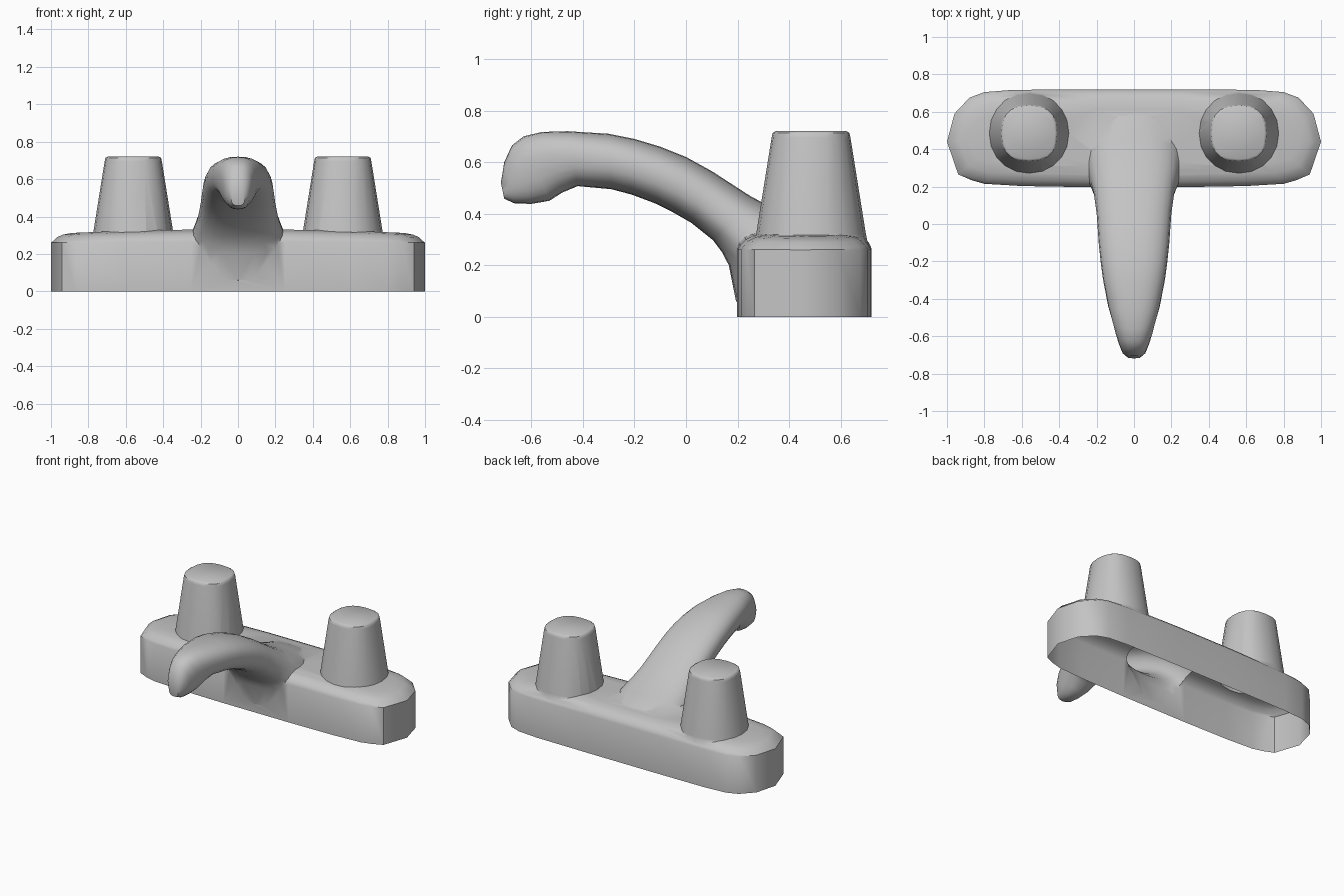
import bpy, bmesh, math

if "Cube" in bpy.data.objects:
    bpy.data.objects.remove(bpy.data.objects["Cube"])

grey = bpy.data.materials.new("satin_grey")
grey.diffuse_color = (0.55, 0.55, 0.55, 1)
grey.use_nodes = True
grey.node_tree.nodes["Principled BSDF"].inputs["Base Color"].default_value = grey.diffuse_color


def loft(name, rings):
    """Closed solid through a list of equal-length point rings."""
    bm = bmesh.new()
    loops = [[bm.verts.new(p) for p in ring] for ring in rings]
    n = len(loops[0])
    for a, b in zip(loops, loops[1:]):
        for i in range(n):
            bm.faces.new((a[i], a[(i + 1) % n], b[(i + 1) % n], b[i]))
    bm.faces.new(loops[0])
    bm.faces.new(loops[-1])
    bmesh.ops.triangulate(bm, faces=[f for f in bm.faces if len(f.verts) > 4])
    bmesh.ops.recalc_face_normals(bm, faces=bm.faces)
    me = bpy.data.meshes.new(name)
    bm.to_mesh(me)
    bm.free()
    me.materials.append(grey)
    ob = bpy.data.objects.new(name, me)
    bpy.context.collection.objects.link(ob)
    return ob


def squircle(angle, power):
    c, s = math.cos(angle), math.sin(angle)
    e = 2 / power
    return math.copysign(abs(c) ** e, c), math.copysign(abs(s) ** e, s)


# Base: long rounded plate with softened top edge
half = [(0.25, 0.72), (0.65, 0.717), (0.80, 0.705), (0.88, 0.675), (0.96, 0.59), (1.0, 0.44),
        (0.94, 0.265), (0.87, 0.235), (0.80, 0.215), (0.60, 0.203), (0.25, 0.197)]
outline = half + [(-x, y) for x, y in reversed(half)]
base_rings = []
for inset, z in [(0, 0), (0, 0.265), (0.01, 0.288), (0.03, 0.308), (0.06, 0.322), (0.11, 0.332)]:
    drop = 0.02 if z > 0.27 else 0.005 if z else 0
    base_rings.append([(x * (1 - inset), 0.46 + (y - 0.46) * (1 - inset / 0.26), z - drop * x * x)
                       for x, y in outline])
base = loft("base", base_rings)

# Spout: sections given as top (y, z), bottom (y, z), half width, skirt flare
sections = [
    (0.66, 0.29, 0.26, 0.04, 0.24, 0.0), (0.58, 0.335, 0.194, 0.06, 0.26, 0.0),
    (0.46, 0.372, 0.166, 0.20, 0.255, 0.10), (0.34, 0.42, 0.14, 0.25, 0.235, 0.08),
    (0.25, 0.468, 0.105, 0.297, 0.217, 0.03), (0.10, 0.565, 0.02, 0.365, 0.20, 0),
    (0.0, 0.62, -0.05, 0.405, 0.194, 0), (-0.1, 0.66, -0.12, 0.44, 0.188, 0),
    (-0.2, 0.69, -0.21, 0.474, 0.178, 0), (-0.3, 0.71, -0.29, 0.495, 0.166, 0),
    (-0.46, 0.72, -0.42, 0.507, 0.138, 0), (-0.56, 0.717, -0.48, 0.482, 0.115, 0),
    (-0.63, 0.70, -0.53, 0.450, 0.098, 0), (-0.675, 0.665, -0.60, 0.438, 0.080, 0),
    (-0.705, 0.60, -0.665, 0.440, 0.062, 0), (-0.718, 0.52, -0.705, 0.458, 0.035, 0)]
spout_rings = []
for ty, tz, by, bz, w, flare in sections:
    ring = []
    for i in range(24):
        c, s = squircle(2 * math.pi * i / 24, 2.4)
        t = (s + 1) / 2
        ring.append((w * c * (1 + flare * max(0, -s)), by + (ty - by) * t, bz + (tz - bz) * t))
    spout_rings.append(ring)
spout = loft("spout", spout_rings)

# Handles: tapered knobs with a small rounded rim
knobs = []
for side in (-1, 1):
    rings = []
    for r, z, p in [(0.228, 0.25, 2.1), (0.213, 0.32, 2.1), (0.153, 0.695, 2.5),
                    (0.149, 0.713, 2.5), (0.138, 0.72, 2.5)]:
        pts = [squircle(2 * math.pi * i / 20, p) for i in range(20)]
        rings.append([(side * 0.56 + r * c, 0.485 + r * s, z) for c, s in pts])
    knobs.append(loft("knob_solid", rings))

# Fuse the shell so that it is hollow right through
for part in [spout] + knobs:
    mod = base.modifiers.new("fuse", 'BOOLEAN')
    mod.operation, mod.solver, mod.object = 'UNION', 'EXACT', part
fused = bpy.data.meshes.new_from_object(base.evaluated_get(bpy.context.evaluated_depsgraph_get()))
for ob in [base, spout] + knobs:
    bpy.data.objects.remove(ob)


def keep(name, rule):
    """Object holding only the fused faces that match the rule; the underside stays open."""
    me = fused.copy()
    me.name = name
    bm = bmesh.new()
    bm.from_mesh(me)
    drop = [f for f in bm.faces
            if max(v.co.z for v in f.verts) < 0.001 or not rule(f.calc_center_median())]
    bmesh.ops.delete(bm, geom=drop, context='FACES')
    bm.to_mesh(me)
    bm.free()
    ob = bpy.data.objects.new(name, me)
    bpy.context.collection.objects.link(ob)
    bpy.ops.object.select_all(action='DESELECT')
    ob.select_set(True)
    bpy.context.view_layer.objects.active = ob
    bpy.ops.object.shade_smooth_by_angle(angle=math.radians(45))


def is_handle(c):
    return abs(c.x) > 0.32 and c.z > 0.36


keep("base_and_spout", lambda c: not is_handle(c))
keep("left_handle", lambda c: is_handle(c) and c.x < 0)
keep("right_handle", lambda c: is_handle(c) and c.x > 0)
